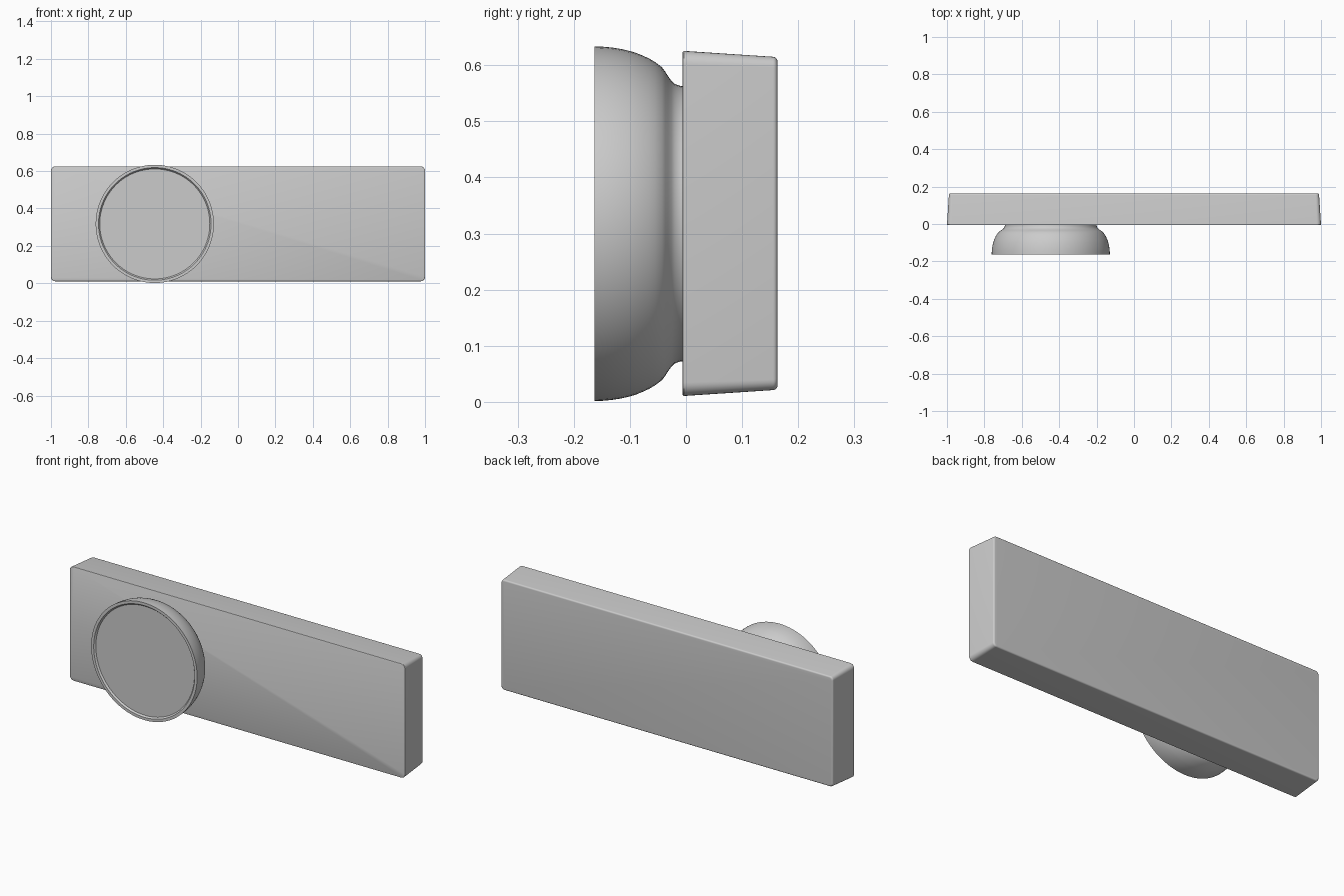
import bpy, bmesh, math

if "Cube" in bpy.data.objects:
    bpy.data.objects.remove(bpy.data.objects["Cube"])


def finish(name, bm, angle=30):
    bmesh.ops.recalc_face_normals(bm, faces=bm.faces)
    mesh = bpy.data.meshes.new(name)
    bm.to_mesh(mesh)
    bm.free()
    ob = bpy.data.objects.new(name, mesh)
    bpy.context.collection.objects.link(ob)
    bpy.ops.object.select_all(action='DESELECT')
    ob.select_set(True)
    bpy.context.view_layer.objects.active = ob
    bpy.ops.object.shade_smooth_by_angle(angle=math.radians(angle))
    return ob


def loft(name, rings):
    """Skin equal-length rings of points and cap both ends."""
    bm = bmesh.new()
    loops = [[bm.verts.new(p) for p in ring] for ring in rings]
    n = len(loops[0])
    for a, b in zip(loops, loops[1:]):
        for i in range(n):
            j = (i + 1) % n
            bm.faces.new((a[i], a[j], b[j], b[i]))
    bm.faces.new(loops[0])
    bm.faces.new(loops[-1])
    return finish(name, bm)


def rounded_rect(y, inset, hx=1.0, hz=0.3075, cz=0.318, r=0.024, steps=6):
    pts = []
    for q, (sx, sz) in enumerate(((1, 1), (-1, 1), (-1, -1), (1, -1))):
        for k in range(steps + 1):
            a = math.pi / 2 * (q + k / steps)
            rr = max(r - inset * 0.5, 0.008)
            pts.append((sx * (hx - inset - rr) + rr * math.cos(a), y,
                        cz + sz * (hz - inset - rr) + rr * math.sin(a)))
    return pts


def circle(r, y, cx=-0.445, cz=0.3175, n=96):
    return [(cx + r * math.cos(2 * math.pi * i / n), y,
             cz + r * math.sin(2 * math.pi * i / n)) for i in range(n)]


# Back plate: tapered slab with softened front and back edges
sections = [(-0.0065, 0.003), (-0.0055, 0.001), (-0.0035, 0.0)]
for k in range(6):
    a = math.pi / 2 * k / 5
    sections.append((0.155 + 0.008 * math.sin(a), 0.0185 - 0.008 * math.cos(a)))
loft("back_plate", [rounded_rect(y, i) for y, i in sections])

# Round knob: flared neck, domed side, thin rim around a shallow recessed face
profile = [(0.245, -0.004), (0.2455, -0.010), (0.249, -0.020), (0.255, -0.026),
           (0.263, -0.032), (0.271, -0.037), (0.279, -0.043), (0.288, -0.055),
           (0.2945, -0.066), (0.2995, -0.077), (0.3045, -0.089), (0.308, -0.101),
           (0.3115, -0.116), (0.314, -0.132), (0.3155, -0.148), (0.316, -0.1635),
           (0.301, -0.1635), (0.294, -0.155)]
loft("round_knob", [circle(r, y) for r, y in profile])
